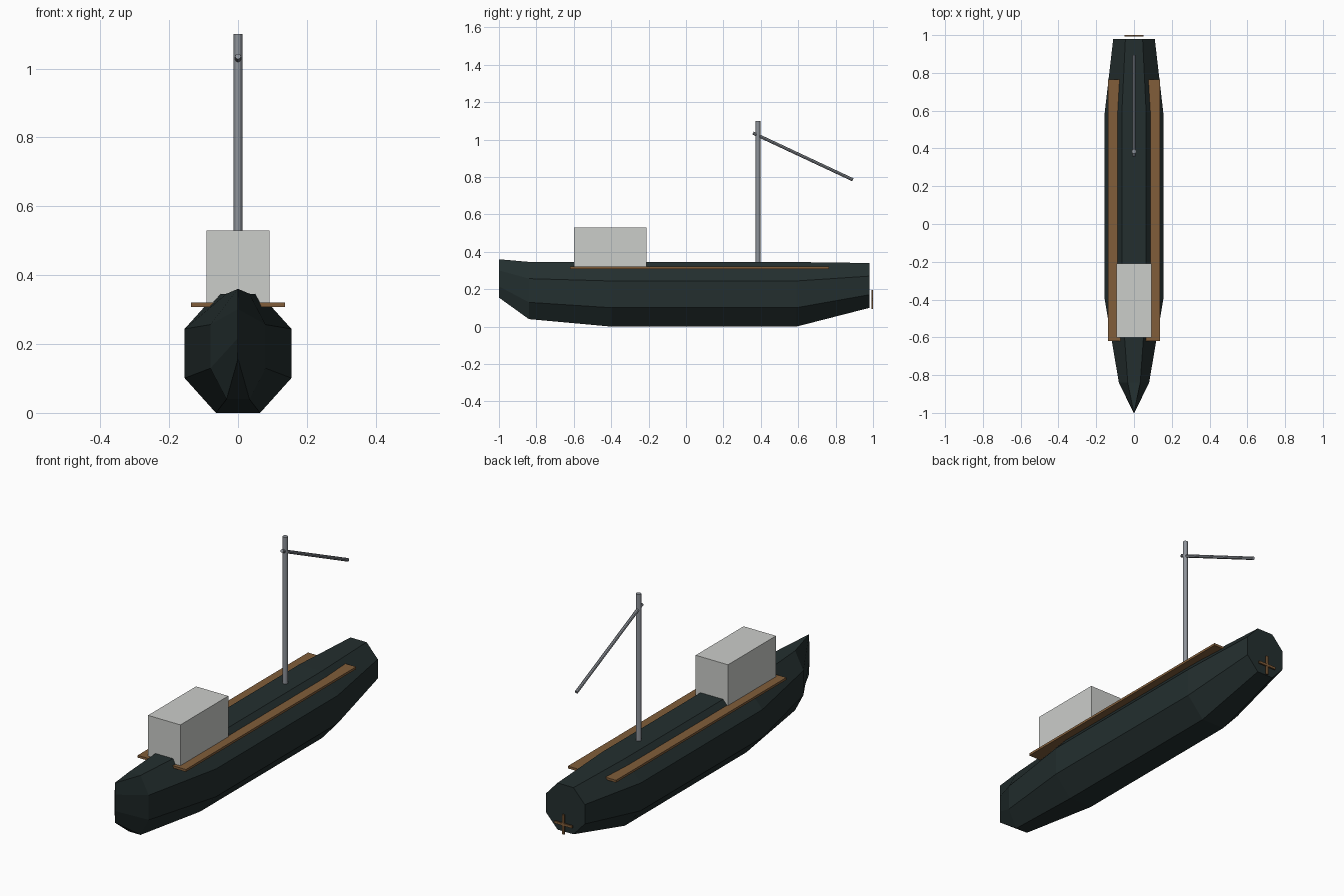
import bpy, bmesh, math
from mathutils import Vector

cube = bpy.data.objects.get("Cube")
if cube:
    bpy.data.objects.remove(cube, do_unlink=True)


def material(name, rgb):
    m = bpy.data.materials.new(name)
    m.use_nodes = True
    m.diffuse_color = (*rgb, 1)
    m.node_tree.nodes["Principled BSDF"].inputs["Base Color"].default_value = (*rgb, 1)
    return m


HULL = material("dark hull green", (0.017, 0.028, 0.028))
CABIN = material("pale grey", (0.6, 0.61, 0.59))
WOOD = material("brown wood", (0.22, 0.11, 0.042))
METAL = material("mast grey", (0.27, 0.29, 0.32))


def finish(name, bm, mat):
    bmesh.ops.recalc_face_normals(bm, faces=bm.faces)
    me = bpy.data.meshes.new(name)
    bm.to_mesh(me)
    bm.free()
    me.materials.append(mat)
    ob = bpy.data.objects.new(name, me)
    bpy.context.collection.objects.link(ob)
    return ob


def box(name, low, high, mat):
    low, high = Vector(low), Vector(high)
    bm = bmesh.new()
    bmesh.ops.create_cube(bm, size=1)
    for v in bm.verts:
        v.co = (low + high) / 2 + v.co * (high - low)
    return finish(name, bm, mat)


def rod(name, start, end, radius, mat, sides=8):
    start, end = Vector(start), Vector(end)
    axis = end - start
    bm = bmesh.new()
    bmesh.ops.create_cone(bm, cap_ends=True, segments=sides, radius1=radius,
                          radius2=radius, depth=axis.length)
    turn = axis.to_track_quat('Z', 'Y')
    for v in bm.verts:
        v.co = (start + end) / 2 + turn @ v.co
    return finish(name, bm, mat)


# Hull: octagonal sections lofted from bow to stern (y, half width, bottom, top)
stations = [(-1.0, 0.002, 0.155, 0.36), (-0.84, 0.08, 0.04, 0.346),
            (-0.4, 0.155, 0.0, 0.345), (0.59, 0.155, 0.0, 0.345),
            (0.98, 0.11, 0.1, 0.34)]
bm = bmesh.new()
rings = []
for y, half, bottom, top in stations:
    ring = []
    for i in range(8):
        a = math.pi / 4 * (i + 0.5)
        scale = 1 / math.cos(math.pi / 8)
        ring.append(bm.verts.new((half * scale * math.cos(a), y,
                    (top + bottom) / 2 + (top - bottom) / 2 * scale * math.sin(a))))
    rings.append(ring)
for a, b in zip(rings, rings[1:]):
    for i in range(8):
        j = (i + 1) % 8
        bm.faces.new((a[i], a[j], b[j], b[i]))
bm.faces.new(rings[0])
bm.faces.new(rings[-1])
finish("hull", bm, HULL)

# Side walkways, with their inner edges buried in the hull
for name, s in (("left_walkway", 1), ("right_walkway", -1)):
    xs = sorted((s * 0.04, s * 0.137))
    box(name, (xs[0], -0.62, 0.308), (xs[1], 0.765, 0.32), WOOD)

# Cabin
box("cabin", (-0.092, -0.6, 0.315), (0.092, -0.21, 0.53), CABIN)

# Mast and boom
rod("mast", (0, 0.385, 0.3), (0, 0.385, 1.1), 0.0125, METAL, 12)
rod("boom", (0, 0.358, 1.035), (0, 0.892, 0.785), 0.0085, METAL)

# Propeller blades
box("propeller_blade_across", (-0.05, 0.992, 0.139), (0.05, 1.0, 0.151), WOOD)
box("propeller_blade_upright", (-0.006, 0.992, 0.095), (0.006, 1.0, 0.195), WOOD)
